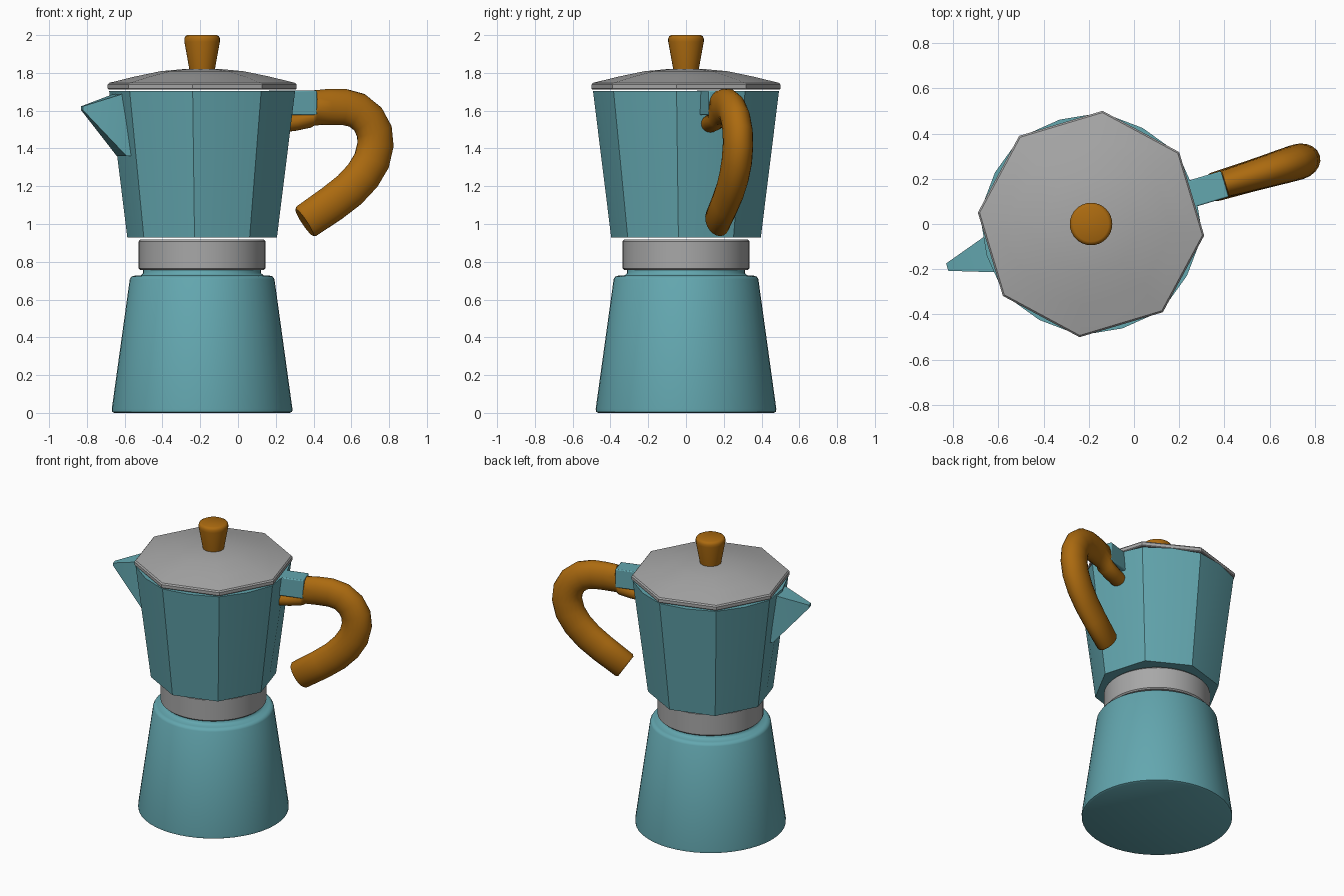
import bpy, math
from math import sin, cos, pi
from mathutils import Vector

if "Cube" in bpy.data.objects:
    bpy.data.objects.remove(bpy.data.objects["Cube"])

CX = -0.19                    # axis of the pot
TURN = math.radians(16.7)     # direction of the handle seen from above
TURN8 = TURN + pi / 8         # corner direction of the octagonal parts


def material(name, rgb):
    m = bpy.data.materials.new(name)
    m.diffuse_color = (*rgb, 1)
    m.use_nodes = True
    m.node_tree.nodes["Principled BSDF"].inputs["Base Color"].default_value = m.diffuse_color
    return m


TEAL = material("teal enamel", (0.125, 0.385, 0.43))
GREY = material("grey metal", (0.39, 0.39, 0.39))
WOOD = material("brown wood", (0.41, 0.145, 0.005))


def place(u, v, z):
    """u along the handle direction, v sideways, z up."""
    return Vector((CX + u * cos(TURN) - v * sin(TURN),
                   u * sin(TURN) + v * cos(TURN), z))


def loft(name, rings, mat, angle=30):
    """Skin a list of equal-length rings and cap both ends."""
    n = len(rings[0])
    verts = [p for r in rings for p in r]
    faces = [(k * n + i, k * n + (i + 1) % n, (k + 1) * n + (i + 1) % n, (k + 1) * n + i)
             for k in range(len(rings) - 1) for i in range(n)]
    faces += [tuple(reversed(range(n))), tuple(range(len(verts) - n, len(verts)))]
    me = bpy.data.meshes.new(name)
    me.from_pydata(verts, [], faces)
    ob = bpy.data.objects.new(name, me)
    bpy.context.collection.objects.link(ob)
    me.materials.append(mat)
    bpy.ops.object.select_all(action='DESELECT')
    ob.select_set(True)
    bpy.context.view_layer.objects.active = ob
    bpy.ops.object.mode_set(mode='EDIT')
    bpy.ops.mesh.select_all(action='SELECT')
    bpy.ops.mesh.normals_make_consistent(inside=False)
    bpy.ops.object.mode_set(mode='OBJECT')
    bpy.ops.object.shade_smooth_by_angle(angle=math.radians(angle))
    return ob


def lathe(name, profile, mat, sides=48, turn=0.0, angle=30):
    rings = [[Vector((CX + r * cos(turn + 2 * pi * i / sides),
                      r * sin(turn + 2 * pi * i / sides), z)) for i in range(sides)]
             for r, z in profile]
    return loft(name, rings, mat, angle)


# Water chamber, neck and collar
lathe("water_chamber", [(0.465, 0), (0.477, 0.006), (0.478, 0.022), (0.383, 0.708),
                        (0.374, 0.722), (0.355, 0.727), (0.325, 0.728),
                        (0.312, 0.74), (0.312, 0.765)], TEAL, angle=50)
lathe("collar", [(0.328, 0.757), (0.336, 0.765), (0.336, 0.908), (0.328, 0.917)], GREY)

# Upper pot: octagon at the foot, nearly round sixteen-sided rim
rings = []
for corner, middle, z in [(0.398, 0.368, 0.928), (0.495, 0.482, 1.705)]:
    rings.append([Vector((CX + r * cos(a), r * sin(a), z))
                  for i in range(16)
                  for r, a in [((corner, middle)[i % 2], TURN8 + i * pi / 8)]])
loft("upper_pot", rings, TEAL, 15)

# Octagonal lid and its knob
lathe("lid", [(0.498, 1.712), (0.503, 1.717), (0.503, 1.738), (0.495, 1.747),
              (0.36, 1.78), (0.22, 1.809), (0.1, 1.82), (0.03, 1.822)], GREY, 8, TURN8)
lathe("lid_knob", [(0.066, 1.81), (0.094, 1.965), (0.094, 1.982), (0.089, 1.994),
                   (0.078, 2.0)], WOOD, 32, angle=60)

# Pouring spout: a wedge with a blunt tip, opposite the handle
sections = [(-0.36, 0.09, 1.695, 1.36), (-0.445, 0.09, 1.695, 1.36),
            (-0.664, 0.017, 1.623, 1.603)]
spout = []
for u, w, top, low in sections:
    spout.append([place(u, -w, low), place(u, w, low), place(u, w, top), place(u, -w, top)])
loft("spout", spout, TEAL)

# Bracket joining pot and handle
bracket = loft("handle_bracket",
               [[place(u, v, z) for v, z in
                 [(-0.06, 1.577), (0.06, 1.577), (0.06, 1.706), (-0.06, 1.706)]]
                for u in (0.38, 0.618)], TEAL)
bev = bracket.modifiers.new("soft_edges", 'BEVEL')
bev.width = 0.006
bev.segments = 2

# Curved handle: (front x, z, half height, half width) along its centre line
path = [(0.20, 1.525, 0.045, 0.05), (0.30, 1.54, 0.047, 0.055), (0.385, 1.56, 0.05, 0.058),
        (0.405, 1.615, 0.093, 0.06), (0.48, 1.62, 0.095, 0.064), (0.56, 1.62, 0.096, 0.068),
        (0.63, 1.602, 0.096, 0.072), (0.688, 1.555, 0.096, 0.076), (0.722, 1.49, 0.097, 0.078),
        (0.728, 1.42, 0.098, 0.079), (0.708, 1.335, 0.099, 0.079), (0.66, 1.255, 0.099, 0.077),
        (0.59, 1.18, 0.099, 0.073), (0.50, 1.11, 0.098, 0.069), (0.362, 1.015, 0.095, 0.065),
        (0.352, 1.008, 0.085, 0.057)]
centres = [Vector(((x - CX) / cos(TURN), z)) for x, z, _, _ in path]
rings = []
for k, (_, _, h, w) in enumerate(path):
    t = (centres[min(k + 1, len(path) - 1)] - centres[max(k - 1, 0)]).normalized()
    if k in (2, 3):           # step up where the grip meets the bracket
        t = Vector((1, 0))
    c = centres[k]
    rings.append([place(c.x - t.y * h * sin(a), w * cos(a), c.y + t.x * h * sin(a))
                  for a in [2 * pi * i / 20 for i in range(20)]])
loft("handle", rings, WOOD, 50)
